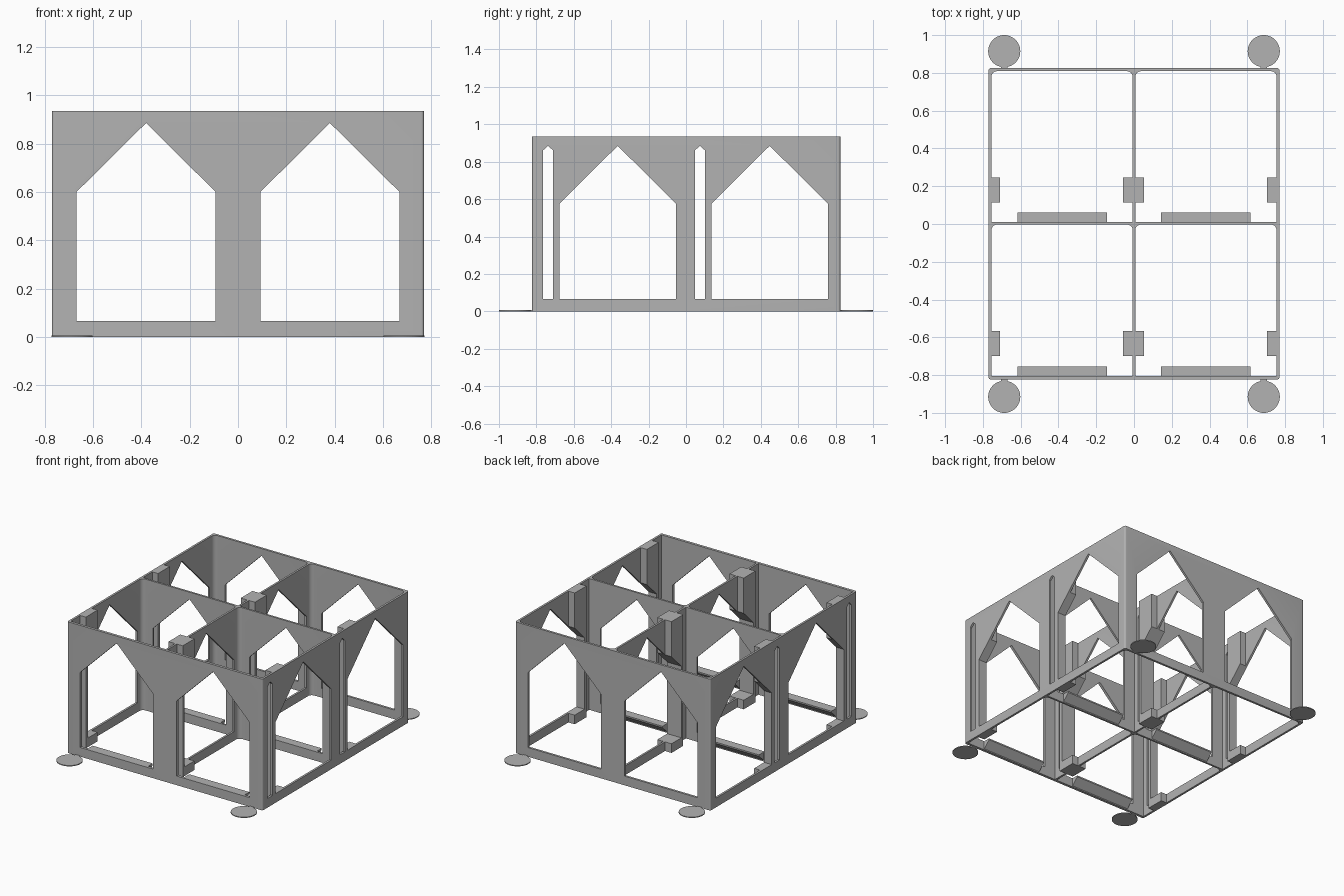
import bpy, bmesh, math
from mathutils import Vector

if "Cube" in bpy.data.objects:
    bpy.data.objects.remove(bpy.data.objects["Cube"])

grey = bpy.data.materials.new("plain grey")
grey.use_nodes = True
COLOR = (0.45, 0.45, 0.45, 1)
grey.diffuse_color = COLOR
grey.node_tree.nodes["Principled BSDF"].inputs["Base Color"].default_value = COLOR

HEIGHT = 0.935
SILL = 0.065


def make(name, prisms):
    """Object made of prisms, each a (profile points, extrusion vector) pair."""
    bm = bmesh.new()
    for points, sweep in prisms:
        face = bm.faces.new([bm.verts.new(p) for p in points])
        out = bmesh.ops.extrude_face_region(bm, geom=[face])
        moved = [v for v in out["geom"] if isinstance(v, bmesh.types.BMVert)]
        bmesh.ops.translate(bm, verts=moved, vec=Vector(sweep))
    bmesh.ops.recalc_face_normals(bm, faces=bm.faces[:])
    mesh = bpy.data.meshes.new(name)
    bm.to_mesh(mesh)
    bm.free()
    mesh.materials.append(grey)
    obj = bpy.data.objects.new(name, mesh)
    bpy.context.collection.objects.link(obj)
    return obj


def rounded(x0, x1, y0, y1, z, r_low, r_high):
    """Rectangle outline with separate radii for its low-y and high-y corners."""
    corners = [(x1, y1, -1, -1, r_high, 0), (x0, y1, 1, -1, r_high, 90),
               (x0, y0, 1, 1, r_low, 180), (x1, y0, -1, 1, r_low, 270)]
    pts = []
    for x, y, sx, sy, r, start in corners:
        if r == 0:
            pts.append((x, y, z))
            continue
        for i in range(7):
            a = math.radians(start + i * 15)
            pts.append((x + sx * r + r * math.cos(a), y + sy * r + r * math.sin(a), z))
    return pts


def box(x0, x1, y0, y1, z0, z1):
    return rounded(x0, x1, y0, y1, z0, 0, 0), (0, 0, z1 - z0)


def house(a, b, shoulder, peak=0.885):
    """Pointed opening as (across, height) pairs."""
    return [(a, SILL), (b, SILL), (b, shoulder), ((a + b) / 2, peak), (a, shoulder)]


def cut(obj, cutter):
    mod = obj.modifiers.new("cut", "BOOLEAN")
    mod.operation = "DIFFERENCE"
    mod.solver = "EXACT"
    mod.object = cutter


# Cutters: four open cells, and pointed windows through each wall direction
cells = [(rounded(x0, x1, y0, y1, -0.1, 0, 0.03), (0, 0, 1.2))
         for x0, x1 in ((-0.755, -0.007), (0.007, 0.755))
         for y0, y1 in ((-0.804, -0.003), (0.011, 0.809))]
cell_cutter = make("cell_cutter", cells)

front_shapes = [house(-0.668, -0.093, 0.6), house(0.093, 0.668, 0.6)]
front_cutter = make("front_window_cutter", [
    ([(u, -1, z) for u, z in s], (0, 2, 0)) for s in front_shapes])

side_shapes = [house(-0.677, -0.053, 0.575), house(0.135, 0.76, 0.575),
               house(-0.765, -0.71, 0.86), house(0.047, 0.102, 0.86)]
side_cutter = make("side_window_cutter", [
    ([(-1, u, z) for u, z in s], (2, 0, 0)) for s in side_shapes])

# Walls of the two-by-two frame
frame = make("wall_frame", [
    (rounded(-0.77, 0.77, -0.823, 0.825, 0, 0.012, 0.012), (0, 0, HEIGHT))])
for cutter in (cell_cutter, front_cutter, side_cutter):
    cut(frame, cutter)

# Thick posts on the side walls, sharing the window openings
posts = make("guide_posts", [
    box(x0, x1, y0, y0 + 0.132, 0, HEIGHT)
    for x0, x1 in ((-0.756, -0.71), (-0.058, -0.006), (0.006, 0.054), (0.705, 0.756))
    for y0 in (-0.699, 0.114)])
cut(posts, side_cutter)

# Sloped ledges behind the window sills
ledges = []
for y in (-0.804, 0.011):
    for x in (-0.618, 0.143):
        profile = [(y, 0.008), (y + 0.05, 0.055), (y + 0.05, SILL), (y, SILL)]
        ledges.append(([(x, v, z) for v, z in profile], (0.474, 0, 0)))
make("sill_ledges", ledges)

# Flat round feet joined to the corners by short tabs
RADIUS = 0.085
feet, tabs = [], []
for sx in (-1, 1):
    for sy in (-1, 1):
        cx, cy = sx * 0.687, sy * 0.915
        ring = [math.tau * i / 48 for i in range(48)]
        feet.append(([(cx + RADIUS * math.cos(a), cy + RADIUS * math.sin(a), 0)
                      for a in ring], (0, 0, 0.006)))
        y0, y1 = sorted((sy * 0.82, sy * 0.835))
        tabs.append(box(cx - 0.018, cx + 0.018, y0, y1, 0, 0.006))
make("round_feet", feet)
make("foot_tabs", tabs)

# Apply the cuts and hide the helpers
for obj in (frame, posts):
    bpy.ops.object.select_all(action="DESELECT")
    obj.select_set(True)
    bpy.context.view_layer.objects.active = obj
    for mod in list(obj.modifiers):
        bpy.ops.object.modifier_apply(modifier=mod.name)
    bpy.ops.object.shade_smooth_by_angle(angle=math.radians(30))
for cutter in (cell_cutter, front_cutter, side_cutter):
    bpy.data.objects.remove(cutter)
